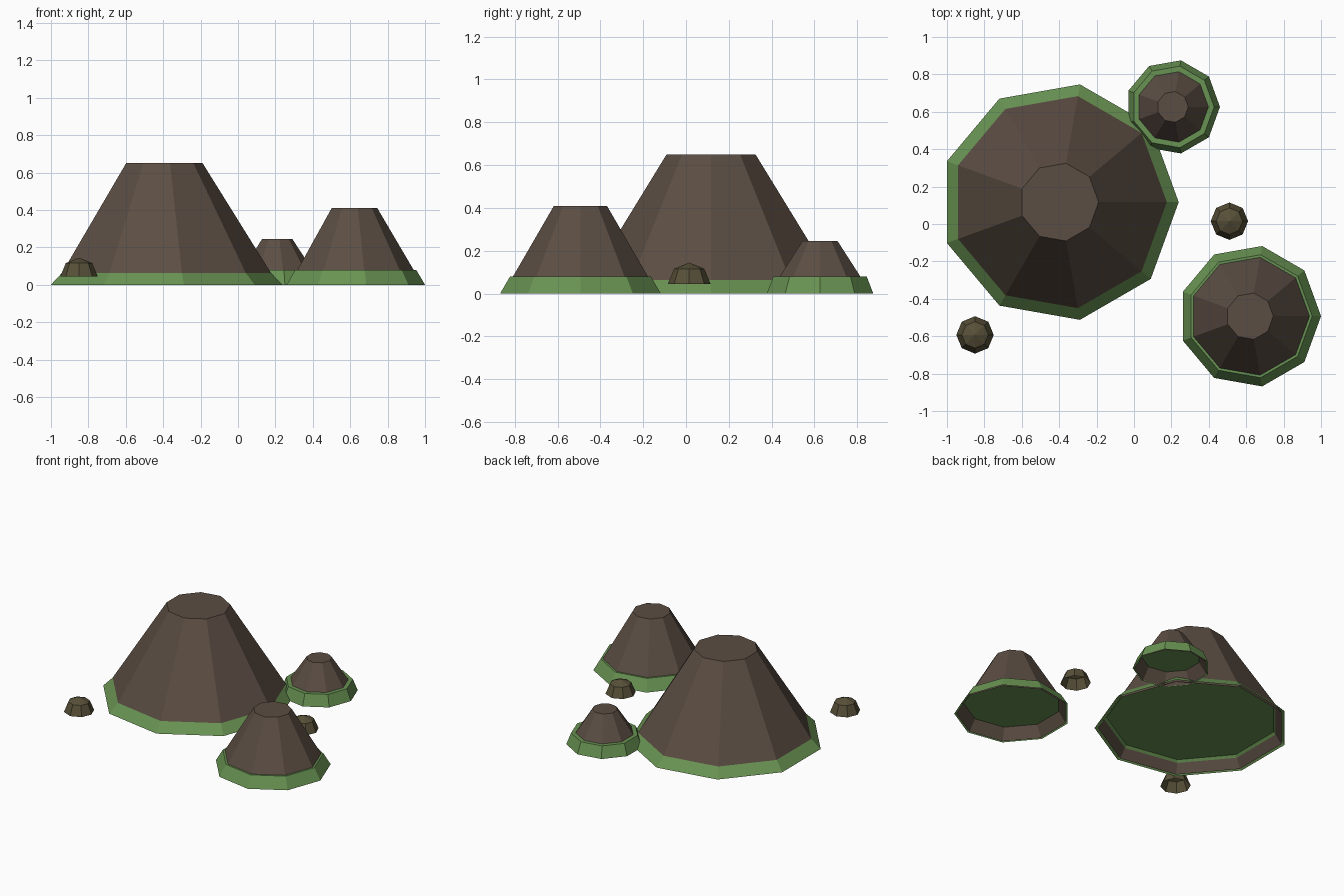
import bpy
import bmesh
from math import cos, sin, radians, tau

cube = bpy.data.objects.get("Cube")
if cube:
    bpy.data.objects.remove(cube, do_unlink=True)


def material(name, colour):
    mat = bpy.data.materials.new(name)
    mat.use_nodes = True
    mat.diffuse_color = (*colour, 1)
    mat.node_tree.nodes["Principled BSDF"].inputs["Base Color"].default_value = (*colour, 1)
    return mat


earth = material("earth brown", (0.105, 0.075, 0.056))
grass = material("grass green", (0.14, 0.29, 0.085))
stone = material("mossy stone", (0.095, 0.08, 0.04))


def shell(name, mat, centre, sides, rings, apex=None):
    """Open-bottomed flat-faced shell through (radius, height) rings."""
    bm = bmesh.new()
    loops = [[bm.verts.new((r * cos(tau * i / sides), r * sin(tau * i / sides), z))
              for i in range(sides)] for r, z in rings]
    for low, high in zip(loops, loops[1:]):
        for i in range(sides):
            j = (i + 1) % sides
            bm.faces.new((low[i], low[j], high[j], high[i]))
    if apex is None:
        bm.faces.new(loops[-1])
    else:
        tip = bm.verts.new((0, 0, apex))
        for i in range(sides):
            bm.faces.new((loops[-1][i], loops[-1][(i + 1) % sides], tip))
    mesh = bpy.data.meshes.new(name)
    bm.to_mesh(mesh)
    bm.free()
    mesh.materials.append(mat)
    obj = bpy.data.objects.new(name, mesh)
    obj.location = (*centre, 0)
    bpy.context.collection.objects.link(obj)
    return obj


# Hills: a truncated cone standing in a flared grass skirt
hills = [("large", (-0.40, 0.117), 0.639, 0.65),
         ("medium", (0.619, -0.493), 0.381, 0.41),
         ("small", (0.207, 0.626), 0.2526, 0.245)]
for size, centre, radius, height in hills:
    shell(size + "_hill", earth, centre, 9,
          [(radius * 0.963, 0), (radius * 0.33, height)])
    shell(size + "_grass_skirt", grass, centre, 9,
          [(radius, 0), (radius * 0.876, 0.08)])

# Boulders: faceted half domes
R, BASE = 0.1, 0.045
for name, centre in (("front_boulder", (-0.85, -0.593)), ("side_boulder", (0.51, 0.015))):
    a = radians(45)
    shell(name, stone, centre, 8,
          [(R, BASE), (R * cos(a), BASE + R * sin(a))], apex=BASE + R)
